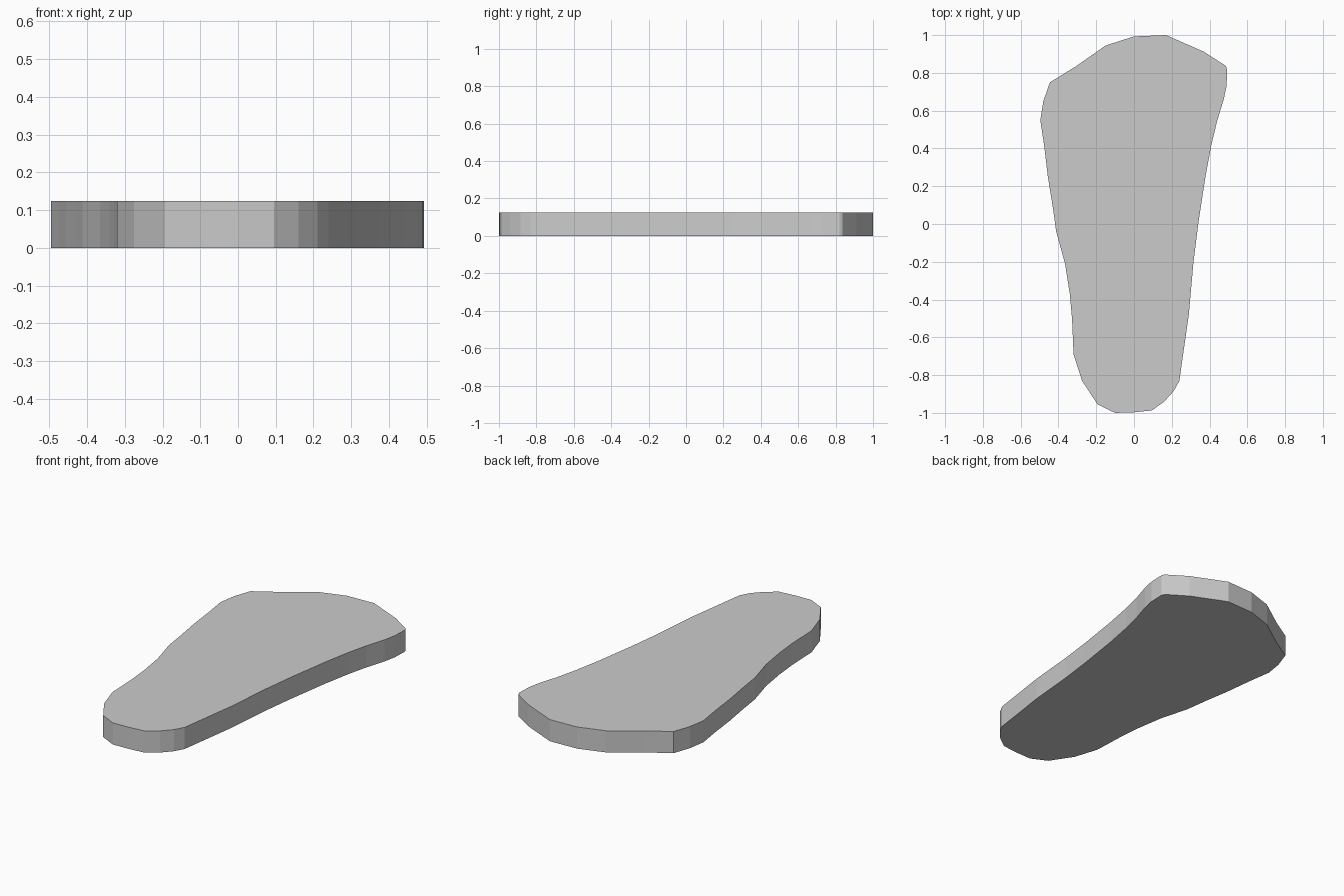
import bpy
import bmesh

THICKNESS = 0.125

# Outline of the sole-shaped slab, clockwise from the top of the wide end
right_side = [(0.17, 1.0), (0.37, 0.912), (0.485, 0.838), (0.493, 0.82),
              (0.49, 0.73), (0.475, 0.66), (0.44, 0.545), (0.41, 0.42),
              (0.378, 0.25), (0.34, 0.0), (0.315, -0.2), (0.29, -0.48),
              (0.26, -0.69), (0.24, -0.83)]
narrow_end = [(0.21, -0.885), (0.16, -0.94), (0.095, -0.987), (0.0, -0.997),
              (-0.1, -1.0), (-0.193, -0.955), (-0.275, -0.83)]
left_side = [(-0.32, -0.69), (-0.328, -0.5), (-0.34, -0.37), (-0.365, -0.21),
             (-0.412, -0.04), (-0.43, 0.09), (-0.456, 0.25), (-0.475, 0.41),
             (-0.496, 0.55), (-0.48, 0.65), (-0.445, 0.75)]
wide_end = [(-0.31, 0.833), (-0.15, 0.945), (0.0, 0.993)]
outline = right_side + narrow_end + left_side + wide_end

# Slab: one flat outline face extruded straight up
bm = bmesh.new()
base = bm.faces.new([bm.verts.new((x, y, 0)) for x, y in outline])
top = bmesh.ops.extrude_face_region(bm, geom=[base], use_keep_orig=True)["geom"]
for v in top:
    if isinstance(v, bmesh.types.BMVert):
        v.co.z = THICKNESS
bmesh.ops.recalc_face_normals(bm, faces=bm.faces)

mesh = bpy.data.meshes.new("sole_slab")
bm.to_mesh(mesh)
bm.free()
bpy.context.collection.objects.link(bpy.data.objects.new("sole_slab", mesh))
